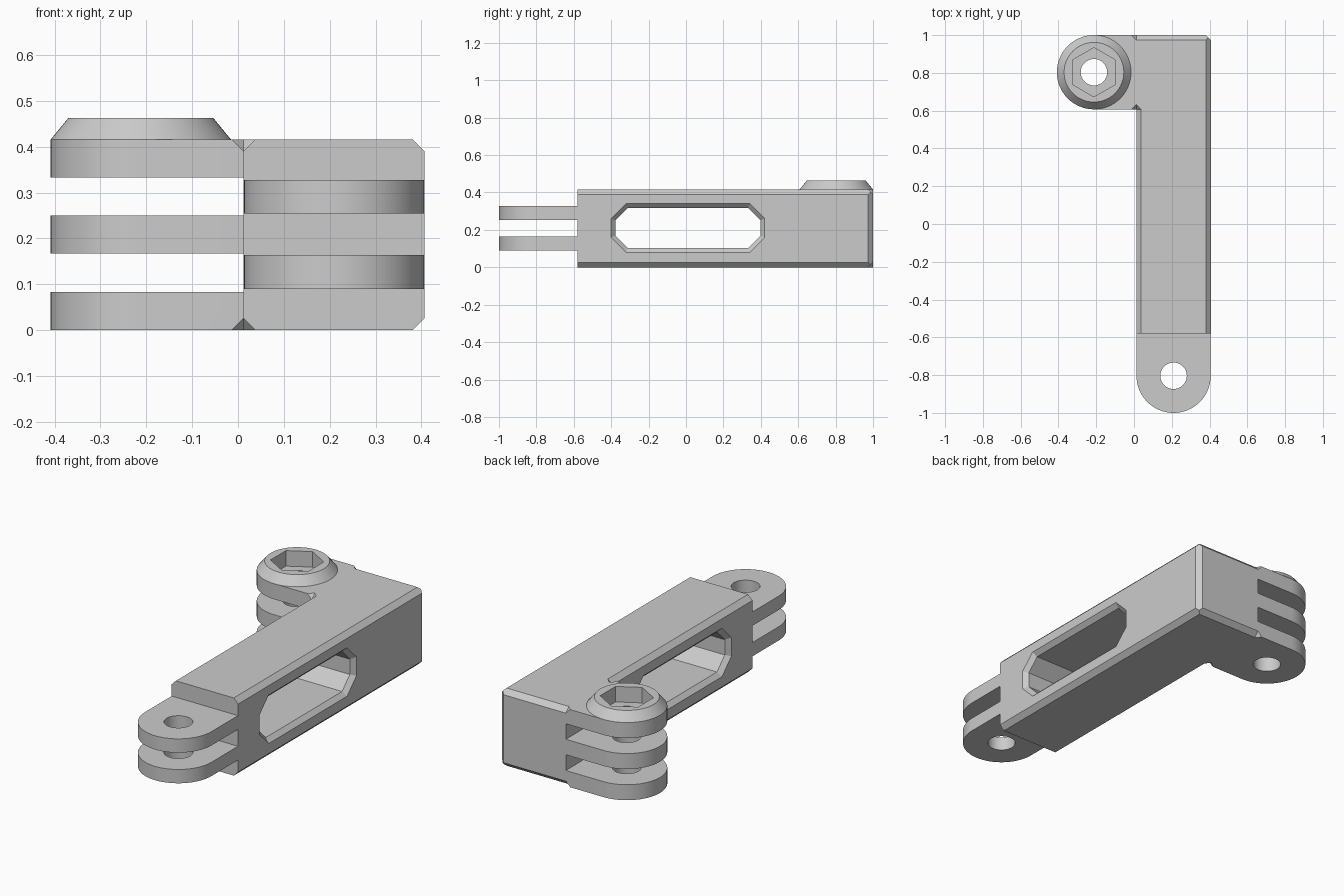
import bpy, bmesh
from math import pi, cos, sin
from mathutils import Vector, Matrix

cube = bpy.data.objects.get("Cube")
if cube:
    bpy.data.objects.remove(cube, do_unlink=True)

grey = bpy.data.materials.new("plain grey")
grey.use_nodes = True
colour = (0.6, 0.6, 0.6, 1)
grey.diffuse_color = colour
grey.node_tree.nodes["Principled BSDF"].inputs["Base Color"].default_value = colour

X0, X1 = 0.012, 0.407      # arm sides
Y0, Y1 = -0.58, 1.0        # arm ends
H = 0.416                  # arm height
R, HOLE = 0.1965, 0.07     # lug and bolt hole radius
C = 0.026                  # edge chamfer
REAR = Vector((-0.212, Y1 - R, 0))
FRONT = Vector(((X0 + X1) / 2, R - 1, 0))


def loft(name, rings, tip=None):
    """Closed solid through matching rings of points, optionally ending in a point."""
    bm = bmesh.new()
    loops = [[bm.verts.new(p) for p in ring] for ring in rings]
    n = len(loops[0])
    for a, b in zip(loops, loops[1:]):
        for i in range(n):
            bm.faces.new((a[i], a[(i + 1) % n], b[(i + 1) % n], b[i]))
    bm.faces.new(loops[0])
    if tip:
        apex = bm.verts.new(tip)
        for i in range(n):
            bm.faces.new((loops[-1][i], loops[-1][(i + 1) % n], apex))
    else:
        bm.faces.new(loops[-1])
    bmesh.ops.recalc_face_normals(bm, faces=bm.faces)
    mesh = bpy.data.meshes.new(name)
    bm.to_mesh(mesh)
    bm.free()
    mesh.materials.append(grey)
    ob = bpy.data.objects.new(name, mesh)
    bpy.context.collection.objects.link(ob)
    return ob


def circle(c, r, z, n=64, start=0.0):
    return [(c.x + r * cos(start + 2 * pi * i / n),
             c.y + r * sin(start + 2 * pi * i / n), z) for i in range(n)]


def tube(name, c, r, z0, z1, n=64, start=0.0):
    return loft(name, [circle(c, r, z0, n, start), circle(c, r, z1, n, start)])


def edge_cutter(a, b, pointed=False):
    """Diamond bar along an edge; a pointed end closes in a small pyramid."""
    a, b = Vector(a), Vector(b)
    d = (b - a).normalized()
    axes = [v for v in Matrix.Identity(3) if abs(v.dot(d)) < 0.5]
    offs = [axes[0] * C, axes[1] * C, -axes[0] * C, -axes[1] * C]
    rings = [[p + o for o in offs] for p in (a, b)]
    return loft("cutter", rings, b + d * C if pointed else None)


def lug(name, c, away, length, z0, z1):
    """Plate with a half-round end, reaching back to the arm."""
    side = Vector((-away.y, away.x, 0))
    pts = [c + (away * cos(t) + side * sin(t)) * R
           for t in [pi * (i / 32 - 0.5) for i in range(33)]]
    pts += [c - away * length + side * R, c - away * length - side * R]
    return loft(name, [[p + Vector((0, 0, z)) for p in pts] for z in (z0, z1)])


def cut(ob, cutters):
    for c in cutters:
        c.hide_render = True
        mod = ob.modifiers.new("cut", "BOOLEAN")
        mod.operation, mod.solver, mod.object = "DIFFERENCE", "EXACT", c
        bpy.context.view_layer.objects.active = ob
        bpy.ops.object.modifier_apply(modifier=mod.name)


# Chamfer cutters for the arm edges
inner_y = Y1 - 2 * R
chamfers, ends = [], []
for z in (0, H):
    ends.append(edge_cutter((X0, Y0 - 0.1, z), (X0, inner_y, z), True))
    ends.append(edge_cutter((X1 + 0.1, Y1, z), (X0, Y1, z), True))
    chamfers.append(edge_cutter((X1, Y0 - 0.1, z), (X1, Y1 + 0.1, z)))
chamfers.append(edge_cutter((X1, Y1, -0.1), (X1, Y1, H + 0.1)))


# Window through the arm, flared at both sides
def window(x, grow):
    y0, y1, z0, z1 = -0.378 - grow, 0.398 + grow, 0.103 - grow, 0.317 + grow
    k = 0.066 + grow * 0.59
    return [(x, y, z) for y, z in (
        (y0 + k, z0), (y1 - k, z0), (y1, z0 + k), (y1, z1 - k),
        (y1 - k, z1), (y0 + k, z1), (y0, z1 - k), (y0, z0 + k))]


F = 0.023
slot = loft("cutter", [window(X0 - F, 2 * F), window(X0 + F, 0),
                       window(X1 - F, 0), window(X1 + F, 2 * F)])

# Main arm
arm = loft("main_arm", [[(x, y, z) for x, y in
                         ((X0, Y0), (X1, Y0), (X1, Y1), (X0, Y1))] for z in (0, H)])
cut(arm, chamfers + ends + [slot])
parts = [arm]

# Front fork: two lugs
front_hole = tube("cutter", FRONT, HOLE, -0.1, 1)
for i, z in enumerate((0.09, 0.254)):
    ob = lug(f"front_lug_{i + 1}", FRONT, Vector((0, -1, 0)), Y0 - FRONT.y, z, z + 0.074)
    cut(ob, [front_hole])
    parts.append(ob)

# Rear fork: three lugs, and a tapered boss with a hexagonal socket
rear_hole = tube("cutter", REAR, HOLE, -0.1, 1)
socket = tube("cutter", REAR, 0.13, 0.38, 1, 6, pi / 6)
for i, z in enumerate((0, 0.167, 0.333)):
    ob = lug(f"rear_lug_{i + 1}", REAR, Vector((-1, 0, 0)), X0 - REAR.x, z, z + 0.083)
    cut(ob, [rear_hole] + (ends if i != 1 else []) + ([socket] if i == 2 else []))
    parts.append(ob)
boss = loft("socket_boss", [circle(REAR, R, H), circle(REAR, 0.158, 0.463)])
cut(boss, [socket])
parts.append(boss)

for c in chamfers + ends + [slot, front_hole, rear_hole, socket]:
    bpy.data.objects.remove(c, do_unlink=True)

# Smooth the round walls, keep edges crisp
bpy.ops.object.select_all(action="DESELECT")
for ob in parts:
    ob.select_set(True)
bpy.context.view_layer.objects.active = arm
bpy.ops.object.shade_smooth_by_angle(angle=pi / 9)
